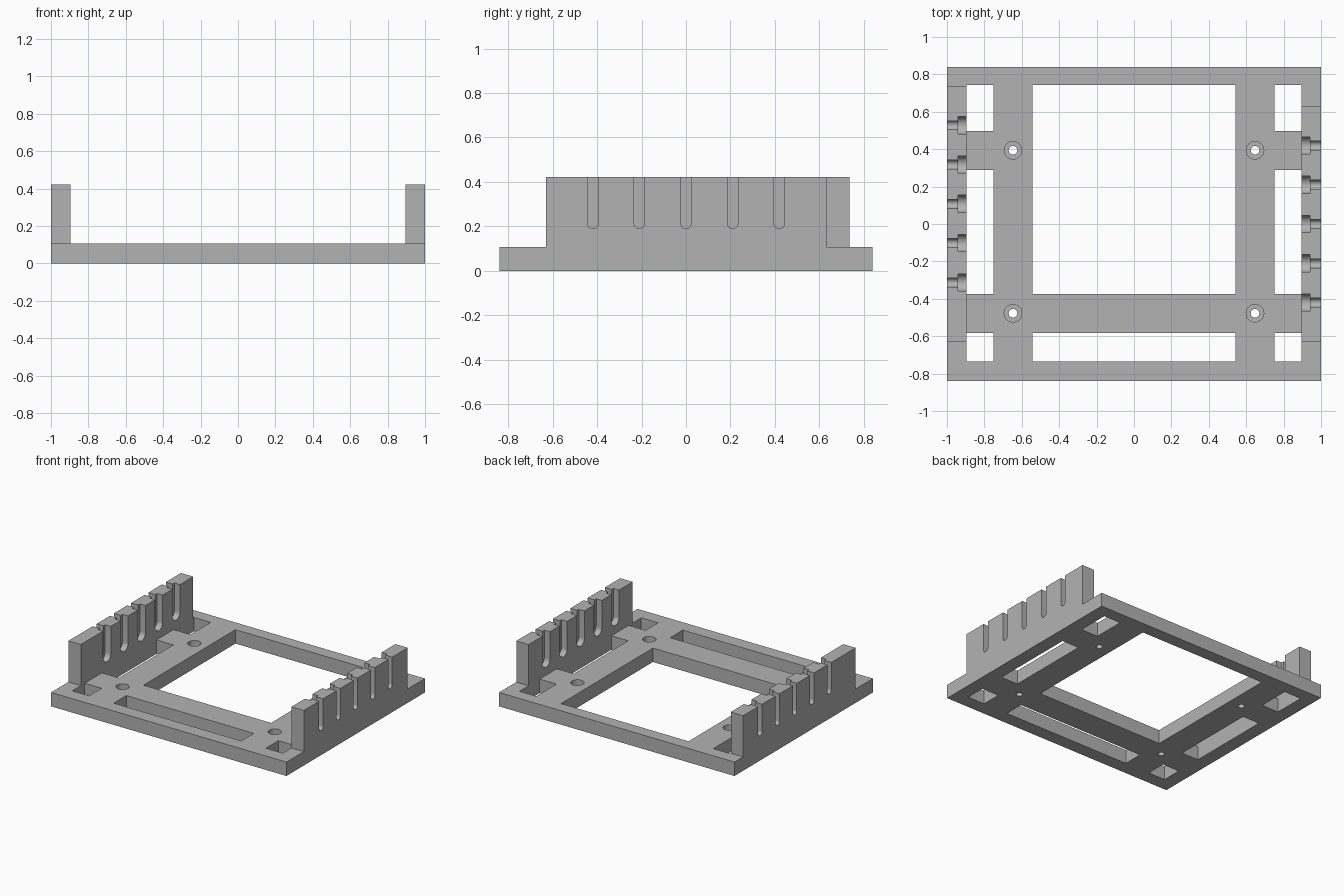
import bpy, bmesh, math
from mathutils import Matrix, Vector

if "Cube" in bpy.data.objects:
    bpy.data.objects.remove(bpy.data.objects["Cube"])

PLATE_TOP, WALL_TOP = 0.107, 0.423
HALF_DEPTH, RAIL = 0.84, 0.895

grey = bpy.data.materials.new("plain grey")
grey.diffuse_color = (0.45, 0.45, 0.45, 1)
grey.use_nodes = True
grey.node_tree.nodes["Principled BSDF"].inputs["Base Color"].default_value = grey.diffuse_color


def add_box(bm, x0, x1, y0, y1, z0, z1):
    centre = Vector((x0 + x1, y0 + y1, z0 + z1)) / 2
    size = Matrix.Diagonal((x1 - x0, y1 - y0, z1 - z0, 1))
    bmesh.ops.create_cube(bm, size=1, matrix=Matrix.Translation(centre) @ size)


def add_cylinder(bm, x, y, radius, z0, z1):
    bmesh.ops.create_cone(bm, cap_ends=True, segments=32, radius1=radius, radius2=radius,
                          depth=z1 - z0, matrix=Matrix.Translation((x, y, (z0 + z1) / 2)))


def add_slot(bm, y, radius, x0, x1):
    # Round-bottomed slot, open at the top
    profile = [(y + radius, WALL_TOP + 0.1)]
    for i in range(17):
        a = math.pi * i / 16
        profile.append((y + radius * math.cos(a), 0.214 - radius * math.sin(a)))
    profile.append((y - radius, WALL_TOP + 0.1))
    face = bm.faces.new([bm.verts.new((x0, py, pz)) for py, pz in profile])
    grown = bmesh.ops.extrude_face_region(bm, geom=[face])["geom"]
    moved = [v for v in grown if isinstance(v, bmesh.types.BMVert)]
    bmesh.ops.translate(bm, verts=moved, vec=(x1 - x0, 0, 0))


def to_object(name, bm):
    bmesh.ops.recalc_face_normals(bm, faces=bm.faces)
    mesh = bpy.data.meshes.new(name)
    bm.to_mesh(mesh)
    bm.free()
    mesh.materials.append(grey)
    obj = bpy.data.objects.new(name, mesh)
    bpy.context.collection.objects.link(obj)
    return obj


def cut(obj, bm):
    cutter = to_object("cutter", bm)
    cutter.hide_render = True
    mod = obj.modifiers.new("cut", "BOOLEAN")
    mod.operation, mod.solver, mod.object = "DIFFERENCE", "EXACT", cutter
    bpy.ops.object.select_all(action="DESELECT")
    obj.select_set(True)
    bpy.context.view_layer.objects.active = obj
    bpy.ops.object.modifier_apply(modifier=mod.name)
    bpy.data.objects.remove(cutter)


# Base plate with windows
bm = bmesh.new()
add_box(bm, -1, 1, -HALF_DEPTH, HALF_DEPTH, 0, PLATE_TOP)
plate = to_object("base_plate", bm)

bm = bmesh.new()
centre_rows = [(-0.373, 0.743), (-0.735, -0.582)]
side_rows = [(0.498, 0.743), (-0.373, 0.29), (-0.735, -0.582)]
for y0, y1 in centre_rows:
    add_box(bm, -0.542, 0.542, y0, y1, -0.1, 0.3)
for y0, y1 in side_rows:
    add_box(bm, -RAIL, -0.752, y0, y1, -0.1, 0.3)
    add_box(bm, 0.752, RAIL, y0, y1, -0.1, 0.3)
cut(plate, bm)

# Counterbored screw holes
for radius, bottom in ((0.047, 0.055), (0.023, -0.1)):
    bm = bmesh.new()
    for x in (-0.647, 0.647):
        for y in (-0.477, 0.394):
            add_cylinder(bm, x, y, radius, bottom, 0.3)
    cut(plate, bm)

# Slotted side walls: narrow slots outside, wider slots inside
for name, side, back, middle in (("left_wall", 1, 0.632, 0.0), ("right_wall", -1, 0.735, 0.108)):
    bm = bmesh.new()
    add_box(bm, *sorted((side * RAIL, side)), -0.63, back, PLATE_TOP, WALL_TOP)
    wall = to_object(name, bm)
    for radius, inner, outer in ((0.024, 0.8, 1.1), (0.046, 0.8, 0.942)):
        bm = bmesh.new()
        for i in range(-2, 3):
            add_slot(bm, middle + 0.21 * i, radius, side * inner, side * outer)
        cut(wall, bm)

# Smooth the round surfaces, keep the edges sharp
for obj in (plate, bpy.data.objects["left_wall"], bpy.data.objects["right_wall"]):
    bpy.ops.object.select_all(action="DESELECT")
    obj.select_set(True)
    bpy.context.view_layer.objects.active = obj
    bpy.ops.object.shade_smooth_by_angle(angle=math.radians(30))
